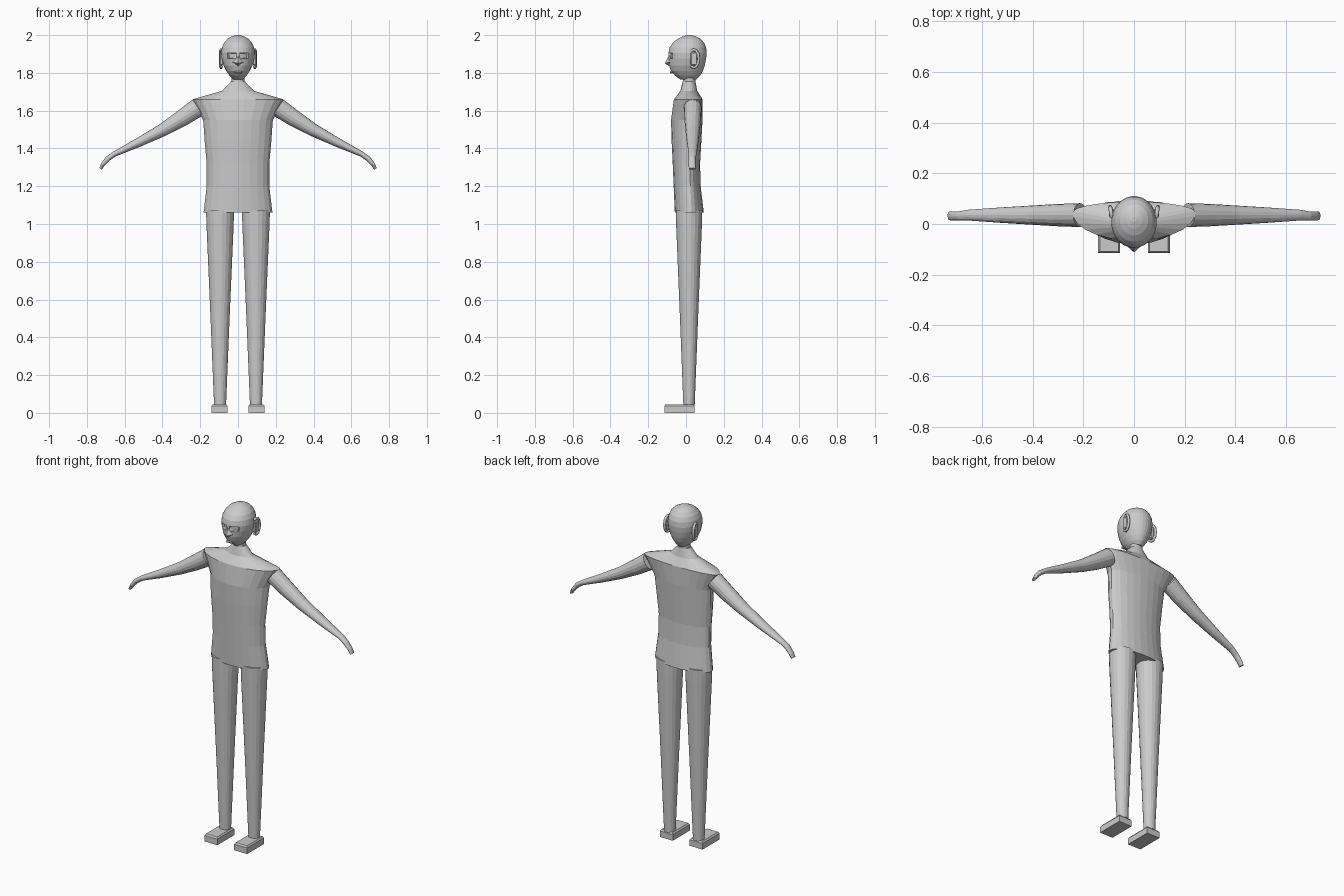
import bpy
import bmesh
from math import cos, sin, pi, atan2
from mathutils import Vector

cube = bpy.data.objects.get("Cube")
if cube:
    bpy.data.objects.remove(cube, do_unlink=True)

GREY = (0.6, 0.6, 0.6, 1)
mat = bpy.data.materials.new("plain grey")
mat.use_nodes = True
mat.diffuse_color = GREY
mat.node_tree.nodes["Principled BSDF"].inputs["Base Color"].default_value = GREY


def finish(name, bm):
    bmesh.ops.recalc_face_normals(bm, faces=bm.faces)
    mesh = bpy.data.meshes.new(name)
    bm.to_mesh(mesh)
    bm.free()
    mesh.materials.append(mat)
    obj = bpy.data.objects.new(name, mesh)
    bpy.context.collection.objects.link(obj)
    return obj


def level_ring(z, rx, front, back, mid=None, cx=0, n=24):
    """Horizontal oval whose widest line sits at y = mid."""
    mid = (front + back) / 2 if mid is None else mid
    pts = []
    for i in range(n):
        a = 2 * pi * (i + 0.5) / n
        depth = back - mid if sin(a) > 0 else mid - front
        pts.append(Vector((cx + rx * cos(a), mid + depth * sin(a), z)))
    return pts


def loft(rings):
    """Skin a stack of rings and cap both ends."""
    bm = bmesh.new()
    loops = [[bm.verts.new(p) for p in ring] for ring in rings]
    n = len(loops[0])
    for low, high in zip(loops, loops[1:]):
        for i in range(n):
            j = (i + 1) % n
            bm.faces.new((low[i], low[j], high[j], high[i]))
    bm.faces.new(loops[0])
    bm.faces.new(loops[-1])
    return bm


def box(name, size, centre, bevel=0):
    bm = bmesh.new()
    bmesh.ops.create_cube(bm, size=1)
    for v in bm.verts:
        v.co = Vector(centre) + Vector([c * s for c, s in zip(v.co, size)])
    if bevel:
        bmesh.ops.bevel(bm, geom=bm.edges[:], offset=bevel, segments=1, affect='EDGES')
    return finish(name, bm)


# Torso with wide pointed shoulders
finish("torso", loft([level_ring(*r) for r in (
    (1.06, 0.184, -0.06, 0.095, 0.02),
    (1.20, 0.167, -0.066, 0.078, 0.015),
    (1.32, 0.167, -0.071, 0.075, 0.01),
    (1.44, 0.178, -0.077, 0.082, 0.015),
    (1.55, 0.186, -0.08, 0.088, 0.025),
    (1.66, 0.243, -0.065, 0.088, 0.045))]))

# Sloping collar and neck
finish("collar", loft([level_ring(*r) for r in (
    (1.66, 0.243, -0.065, 0.088, 0.045),
    (1.705, 0.085, -0.03, 0.06),
    (1.755, 0.037, -0.018, 0.05))]))
finish("neck", loft([level_ring(z, 0.034, -0.016, 0.05) for z in (1.69, 1.80)]))

# Head, with the eye sockets pushed into the face
head = loft([level_ring(*r, n=32) for r in (
    (1.765, 0.026, -0.03, 0.055),
    (1.785, 0.045, -0.058, 0.075),
    (1.81, 0.062, -0.08, 0.09),
    (1.84, 0.077, -0.09, 0.10),
    (1.875, 0.087, -0.093, 0.107),
    (1.905, 0.09, -0.094, 0.11),
    (1.935, 0.085, -0.087, 0.107),
    (1.96, 0.074, -0.07, 0.096),
    (1.98, 0.056, -0.045, 0.078),
    (1.993, 0.033, -0.018, 0.053),
    (2.0, 0.01, 0.008, 0.028))])
bmesh.ops.recalc_face_normals(head, faces=head.faces)
for side in (-1, 1):
    socket = []
    for f in head.faces:
        c = f.calc_center_median()
        if 1.875 < c.z < 1.905 and c.y < -0.03 and 0.012 < c.x * side < 0.062:
            socket.append(f)
    bmesh.ops.inset_region(head, faces=socket, thickness=0.002, depth=-0.014)
finish("head", head)

# Wedge nose spreading into the cheeks, and lips
nose = bmesh.new()
top, tip, base = [nose.verts.new(p) for p in (
    (0, -0.088, 1.90), (0, -0.112, 1.85), (0, -0.082, 1.832))]
for side in (-1, 1):
    cheek = nose.verts.new((0.045 * side, -0.072, 1.862))
    nose.faces.new((top, tip, cheek))
    nose.faces.new((tip, base, cheek))
    nose.faces.new((top, cheek, base))
finish("nose", nose)
box("lips", (0.042, 0.016, 0.012), (0, -0.077, 1.803), 0.004)

for side, label in ((1, "left"), (-1, "right")):
    # Ear: curved rim around a shallow plate
    ear = bpy.data.curves.new(label + "_ear", 'CURVE')
    ear.dimensions = '3D'
    ear.bevel_depth = 0.008
    ear.bevel_resolution = 1
    ear.use_fill_caps = True
    spline = ear.splines.new('POLY')
    spline.points.add(8)
    for i, p in enumerate(spline.points):
        a = -0.7 * pi + 1.4 * pi * i / 8
        p.co = (0.09 * side + 0.004 * side * cos(a), 0.042 + 0.026 * cos(a),
                1.875 + 0.048 * sin(a), 1)
    ear.materials.append(mat)
    obj = bpy.data.objects.new(label + "_ear_rim", ear)
    bpy.context.collection.objects.link(obj)
    box(label + "_ear", (0.02, 0.035, 0.07), (0.088 * side, 0.042, 1.875), 0.005)

    # Arm, rings square to its slanting path
    path = [(0.212, 1.617, 0.05, 0.047, 0.035), (0.30, 1.558, 0.044, 0.044, 0.035),
            (0.40, 1.497, 0.034, 0.038, 0.035), (0.53, 1.43, 0.024, 0.03, 0.035),
            (0.655, 1.37, 0.014, 0.021, 0.035), (0.69, 1.345, 0.014, 0.018, 0.032),
            (0.715, 1.315, 0.011, 0.018, 0.032), (0.728, 1.292, 0.008, 0.017, 0.032)]
    rings = []
    for i, (x, z, thick, wide, y) in enumerate(path):
        a, b = path[max(i - 1, 0)], path[min(i + 1, len(path) - 1)]
        slope = atan2(b[1] - a[1], b[0] - a[0])
        ring = []
        for k in range(16):
            t = 2 * pi * k / 16
            ring.append(Vector((side * (x - sin(slope) * thick * cos(t)),
                                y + wide * sin(t),
                                z + cos(slope) * thick * cos(t))))
        rings.append(ring)
    finish(label + "_arm", loft(rings))

    # Leg, tapering to the ankle
    finish(label + "_leg", loft([
        level_ring(z, r, 0.016 - r * 0.95, 0.016 + r * 0.95, cx=side * 0.095, n=20)
        for z, r in ((0.04, 0.032), (0.5, 0.051), (1.0, 0.073), (1.075, 0.075))]))

    # Foot: slab with a tapered top
    foot = bmesh.new()
    bmesh.ops.create_cube(foot, size=1)
    for v in foot.verts:
        v.co = (side * 0.098 + v.co.x * 0.086, -0.035 + v.co.y * 0.16,
                (v.co.z + 0.5) * 0.036)
    upper = [f for f in foot.faces if f.normal.z > 0.9]
    bmesh.ops.inset_region(foot, faces=upper, thickness=0.009, depth=0.009)
    finish(label + "_foot", foot)
